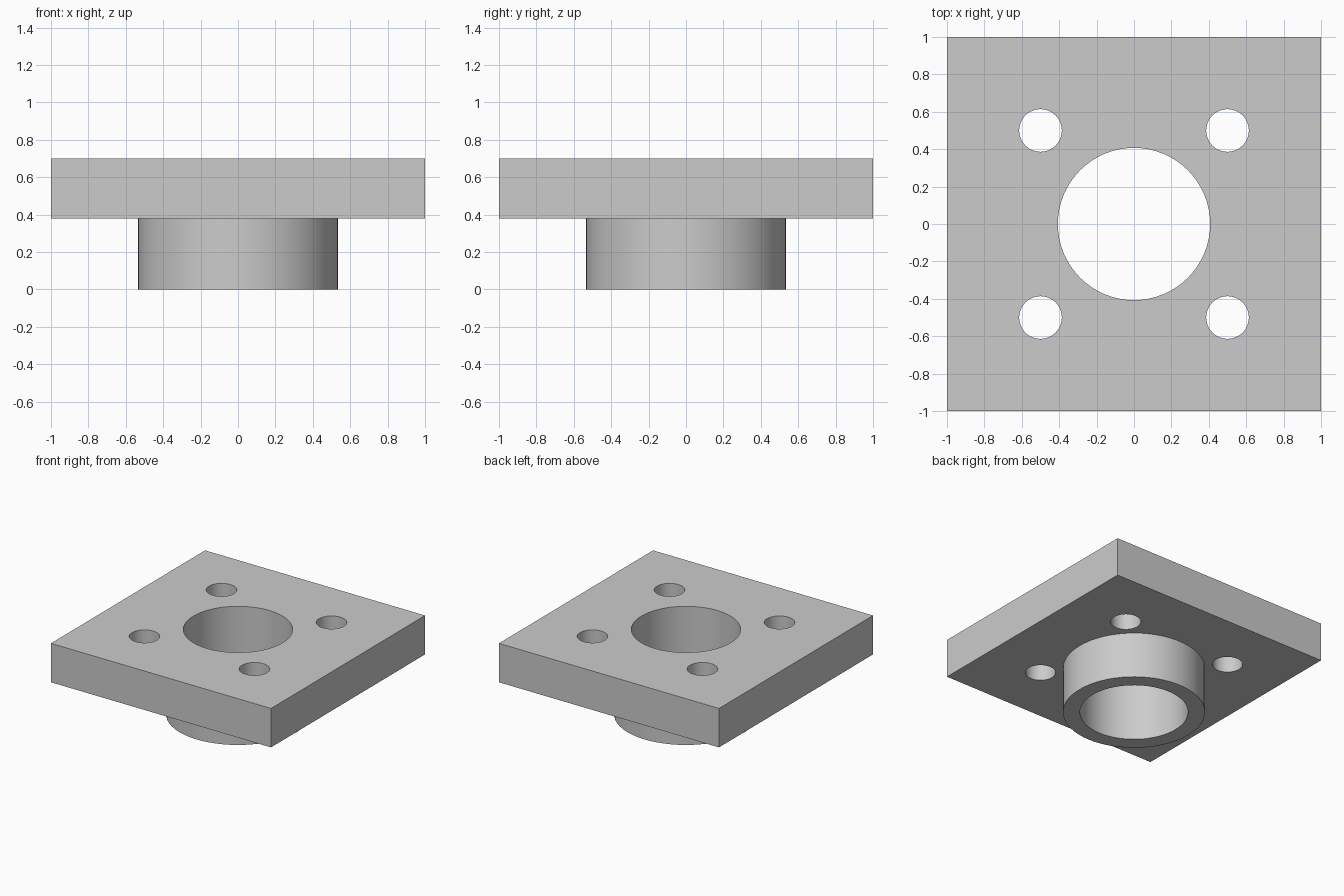
import bpy
import math

default = bpy.data.objects.get("Cube")
if default:
    bpy.data.objects.remove(default, do_unlink=True)

PLATE_BOTTOM, PLATE_TOP = 0.38, 0.70
COLLAR_R, BORE_R = 0.535, 0.407
HOLE_R, HOLE_POS = 0.114, 0.5

# Plain grey metal
grey = bpy.data.materials.new("plain_grey")
grey.use_nodes = True
colour = (0.6, 0.6, 0.6, 1)
grey.diffuse_color = colour
bsdf = next(n for n in grey.node_tree.nodes if n.type == 'BSDF_PRINCIPLED')
bsdf.inputs["Base Color"].default_value = colour


def cylinder(name, radius, bottom, top, x=0, y=0, sides=64):
    bpy.ops.mesh.primitive_cylinder_add(
        vertices=sides, radius=radius, depth=top - bottom,
        location=(x, y, (bottom + top) / 2))
    obj = bpy.context.object
    obj.name = name
    obj.data.materials.append(grey)
    return obj


def combine(target, tool, operation):
    """Apply a boolean to the target, then discard the tool."""
    tool.hide_render = True
    mod = target.modifiers.new(tool.name, 'BOOLEAN')
    mod.operation = operation
    mod.solver = 'EXACT'
    mod.object = tool
    bpy.context.view_layer.objects.active = target
    bpy.ops.object.modifier_apply(modifier=mod.name)
    bpy.data.objects.remove(tool, do_unlink=True)


# Square mounting plate
bpy.ops.mesh.primitive_cube_add(size=2, location=(0, 0, (PLATE_BOTTOM + PLATE_TOP) / 2))
flange = bpy.context.object
flange.name = "flange_plate_with_collar"
flange.scale.z = (PLATE_TOP - PLATE_BOTTOM) / 2
bpy.ops.object.transform_apply(location=False, rotation=False, scale=True)
flange.data.materials.append(grey)

# Collar below the plate, overlapping into it for a clean union
combine(flange, cylinder("collar", COLLAR_R, 0, PLATE_BOTTOM + 0.1), 'UNION')

# Central bore through plate and collar
combine(flange, cylinder("bore_cutter", BORE_R, -0.1, PLATE_TOP + 0.1), 'DIFFERENCE')

# Four bolt holes
for sx in (-1, 1):
    for sy in (-1, 1):
        cutter = cylinder("bolt_hole_cutter", HOLE_R, PLATE_BOTTOM - 0.1, PLATE_TOP + 0.1,
                          sx * HOLE_POS, sy * HOLE_POS, 48)
        combine(flange, cutter, 'DIFFERENCE')

# Smooth round walls, crisp rims
bpy.ops.object.select_all(action='DESELECT')
flange.select_set(True)
bpy.context.view_layer.objects.active = flange
bpy.ops.object.shade_smooth_by_angle(angle=math.radians(30))
